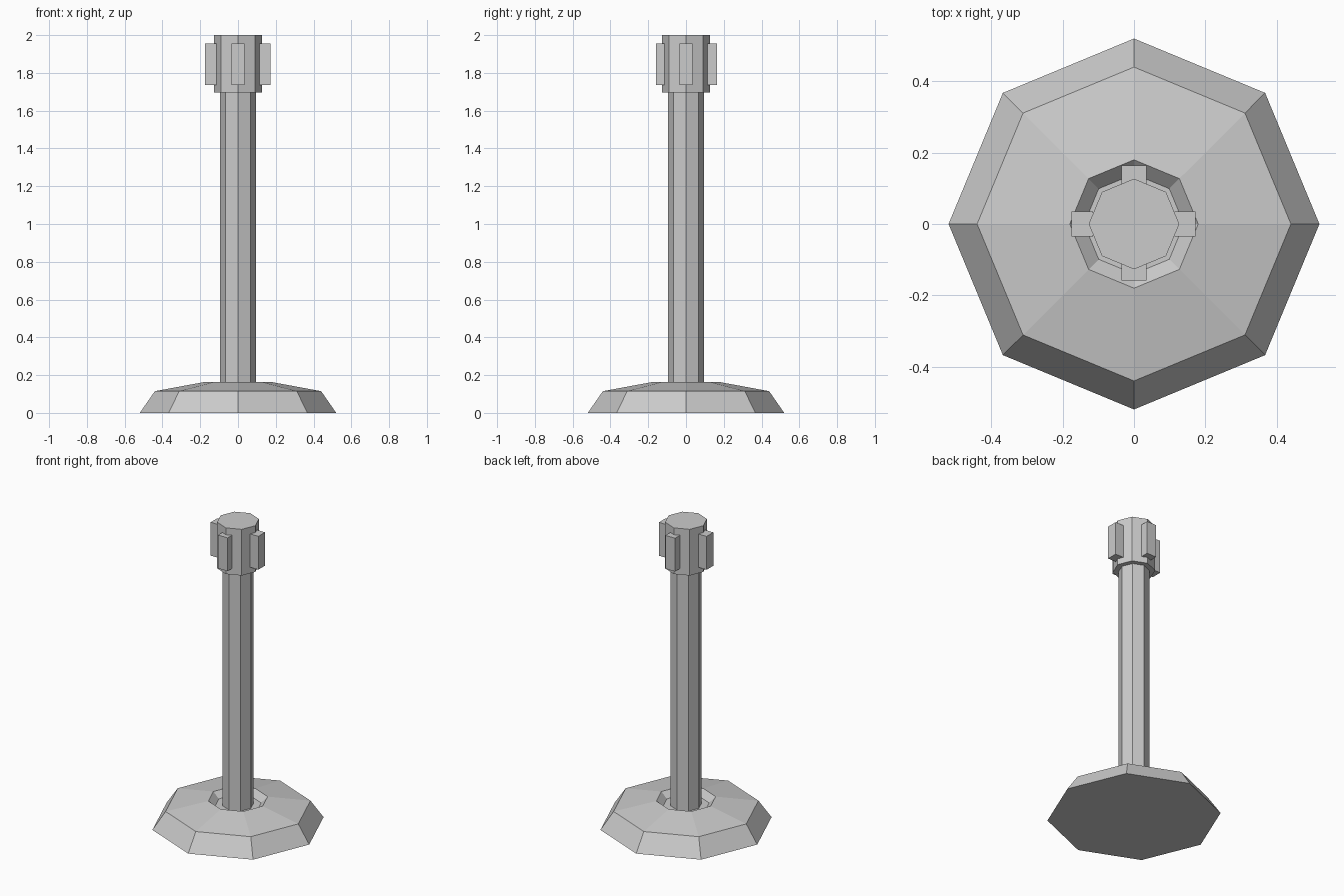
import bpy
import bmesh
import math
from mathutils import Matrix

cube = bpy.data.objects.get("Cube")
if cube:
    bpy.data.objects.remove(cube, do_unlink=True)

SIDES = 8

# One grey for the whole post
grey = bpy.data.materials.new("light_grey")
grey.use_nodes = True
colour = (0.6, 0.6, 0.6, 1.0)
grey.diffuse_color = colour
grey.node_tree.nodes["Principled BSDF"].inputs["Base Color"].default_value = colour


def finish(name, bm):
    bmesh.ops.recalc_face_normals(bm, faces=bm.faces)
    mesh = bpy.data.meshes.new(name)
    bm.to_mesh(mesh)
    bm.free()
    mesh.materials.append(grey)
    obj = bpy.data.objects.new(name, mesh)
    bpy.context.collection.objects.link(obj)
    return obj


def lathe(name, profile):
    """Octagonal solid from (radius, height) pairs, capped at both ends."""
    bm = bmesh.new()
    rings = []
    for radius, z in profile:
        angles = [math.tau * i / SIDES for i in range(SIDES)]
        rings.append([bm.verts.new((radius * math.cos(a), radius * math.sin(a), z))
                      for a in angles])
    for low, high in zip(rings, rings[1:]):
        for i in range(SIDES):
            j = (i + 1) % SIDES
            bm.faces.new((low[i], low[j], high[j], high[i]))
    bm.faces.new(rings[0])
    bm.faces.new(rings[-1])
    return finish(name, bm)


def block(name, centre, size):
    bm = bmesh.new()
    bmesh.ops.create_cube(bm, size=1, matrix=Matrix.Translation(centre) @ Matrix.Diagonal((*size, 1)))
    return finish(name, bm)


# Weighted base with a shallow well around the pole
lathe("base", [(0.52, 0), (0.44, 0.115), (0.18, 0.163), (0.14, 0.125)])

# Pole and head
lathe("pole", [(0.094, 0.12), (0.094, 1.71)])
lathe("head", [(0.127, 1.695), (0.127, 2.0)])

# Belt clips on the four sides of the head
WIDTH, DEPTH, HEIGHT, MID = 0.07, 0.06, 0.22, 1.845
for name, x, y in (("left_clip", 0.143, 0), ("right_clip", -0.145, 0),
                   ("front_clip", 0, -0.128), ("back_clip", 0, 0.134)):
    size = (DEPTH, WIDTH, HEIGHT) if x else (WIDTH, DEPTH, HEIGHT)
    block(name, (x, y, MID), size)
